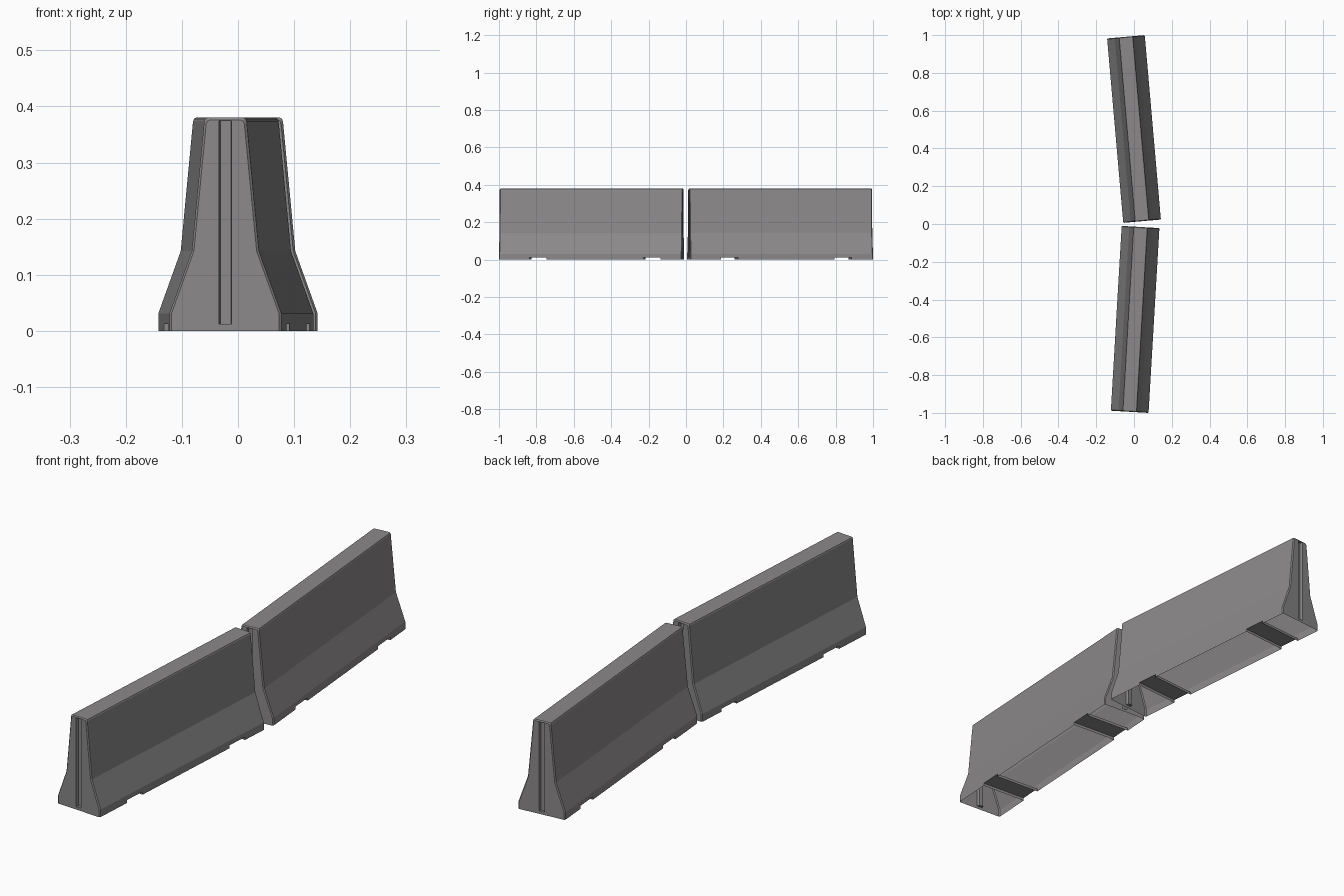
import bpy, bmesh, math

if "Cube" in bpy.data.objects:
    bpy.data.objects.remove(bpy.data.objects["Cube"])

LENGTH = 0.98
CHAMFER = 0.004
NOTCH_H = 0.012
NOTCHES = [(-0.327, -0.235), (0.283, 0.375)]
# half profile, bottom to top; (half width, height)
PROFILE = [(0.1, 0), (0.1, NOTCH_H), (0.1, 0.031), (0.06, 0.142),
           (0.038, 0.373), (0.036, 0.378), (0.032, 0.38)]

concrete = bpy.data.materials.new("grey concrete")
concrete.diffuse_color = (0.26, 0.25, 0.255, 1)
concrete.use_nodes = True
concrete.node_tree.nodes["Principled BSDF"].inputs["Base Color"].default_value = concrete.diffuse_color


def section(bm, y, inset):
    """One full cross-section loop, open at the bottom."""
    half = [(w - inset, z - (inset if z > 0.36 else 0)) for w, z in PROFILE]
    pts = half + [(-w, z) for w, z in reversed(half)]
    return [bm.verts.new((x, y, z)) for x, z in pts]


def cut_groove(bm, face, direction):
    """Recess a tall narrow slot into an end face."""
    y = face.calc_center_median().y

    def end_faces():
        return [f for f in bm.faces if all(abs(v.co.y - y) < 1e-5 for v in f.verts)]

    for co, no in [((0.0115, y, 0), (1, 0, 0)), ((-0.0115, y, 0), (1, 0, 0)),
                   ((0, y, 0.012), (0, 0, 1)), ((0, y, 0.3745), (0, 0, 1))]:
        faces = end_faces()
        geom = faces + list({e for f in faces for e in f.edges}) \
            + list({v for f in faces for v in f.verts})
        bmesh.ops.bisect_plane(bm, geom=geom, plane_co=co, plane_no=no)
    slot = [f for f in end_faces()
            if all(abs(v.co.x) < 0.012 and 0.0119 < v.co.z < 0.3746 for v in f.verts)]
    out = bmesh.ops.extrude_face_region(bm, geom=slot)["geom"]
    bmesh.ops.delete(bm, geom=slot, context='FACES_ONLY')
    for v in [g for g in out if isinstance(g, bmesh.types.BMVert)]:
        v.co.y -= direction * 0.012
        v.co.x *= 0.83


def barrier(name, location, degrees):
    bm = bmesh.new()
    h = LENGTH / 2
    stations = [(-h, CHAMFER), (-h + CHAMFER, 0)]
    stations += [(y, 0) for n in NOTCHES for y in n]
    stations += [(h - CHAMFER, 0), (h, CHAMFER)]
    loops = [section(bm, y, i) for y, i in stations]
    n = len(loops[0])
    # outer skin, leaving the forklift notches open
    for k, (a, b) in enumerate(zip(loops, loops[1:])):
        notch = any(abs(stations[k][0] - s) < 1e-6 for s, _ in NOTCHES)
        for i in range(n - 1):
            if not (notch and i in (0, n - 2)):
                bm.faces.new((a[i], a[i + 1], b[i + 1], b[i]))
        # notch roof and walls
        if notch:
            bm.faces.new((a[1], a[n - 2], b[n - 2], b[1]))
            for lp in (a, b):
                bm.faces.new((lp[0], lp[1], lp[n - 2], lp[n - 1]))
    # end faces with slots
    ends = [(bm.faces.new(loops[0]), -1), (bm.faces.new(loops[-1]), 1)]
    for face, direction in ends:
        cut_groove(bm, face, direction)
    bmesh.ops.recalc_face_normals(bm, faces=bm.faces[:])
    top = max(bm.faces, key=lambda f: f.calc_center_median().z)
    if top.normal.z < 0:
        bmesh.ops.reverse_faces(bm, faces=bm.faces[:])
    mesh = bpy.data.meshes.new(name)
    bm.to_mesh(mesh)
    bm.free()
    mesh.materials.append(concrete)
    obj = bpy.data.objects.new(name, mesh)
    obj.location = location
    obj.rotation_euler.z = math.radians(degrees)
    bpy.context.collection.objects.link(obj)


barrier("front_barrier", (0.006, -0.505, 0), -3.36)
barrier("back_barrier", (0, 0.503, 0), 5)
